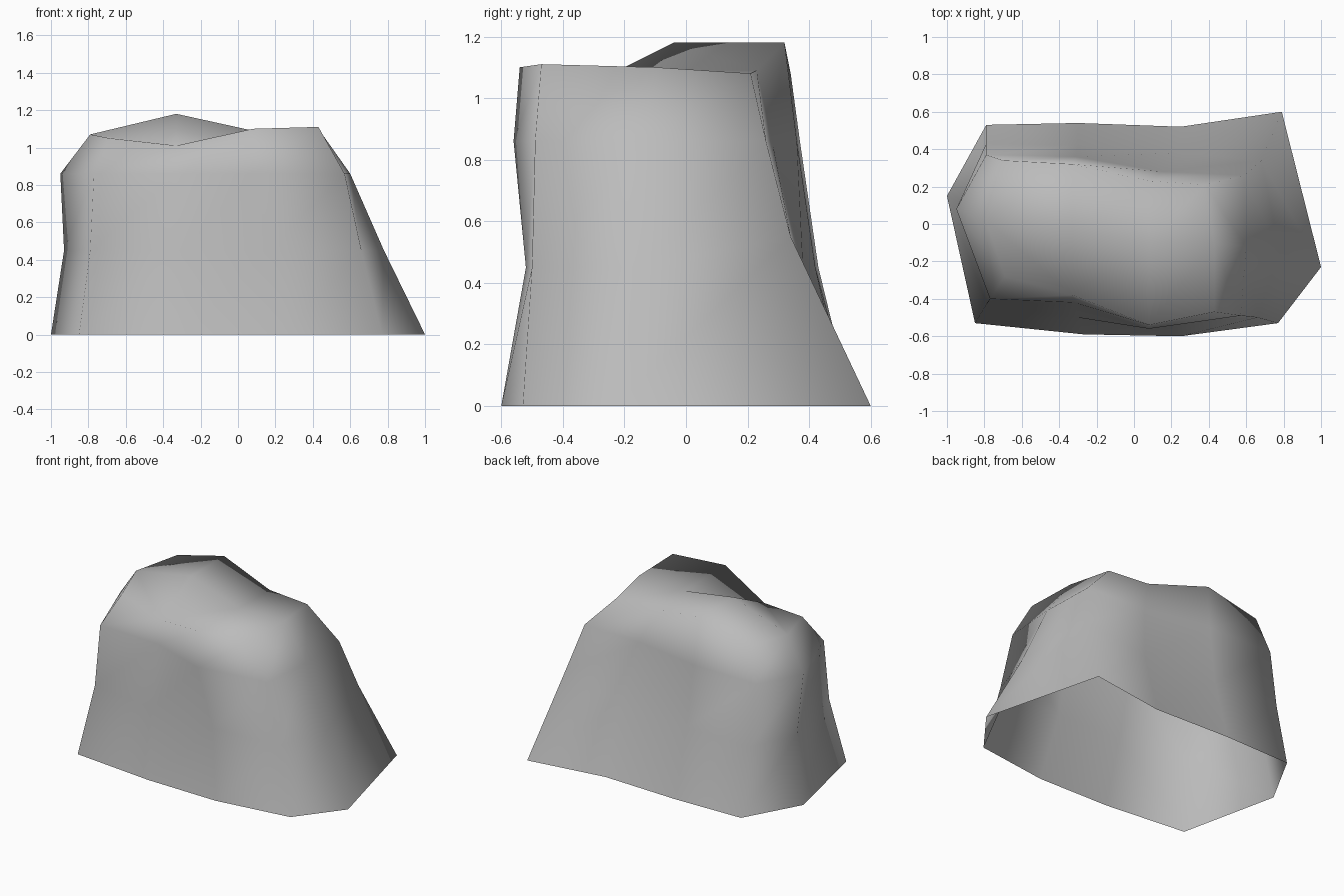
import bpy
import bmesh

# Remove the default object
default_cube = bpy.data.objects.get("Cube")
if default_cube:
    bpy.data.objects.remove(default_cube, do_unlink=True)


def make_material(name, colour):
    material = bpy.data.materials.new(name)
    material.use_nodes = True
    material.diffuse_color = colour
    shader = next(n for n in material.node_tree.nodes if n.type == "BSDF_PRINCIPLED")
    shader.inputs["Base Color"].default_value = colour
    return material


def add_ring(mesh, outline, heights):
    return [mesh.verts.new((x, y, z)) for (x, y), z in zip(outline, heights)]


def bridge(mesh, lower, upper):
    count = len(lower)
    for i in range(count):
        j = (i + 1) % count
        mesh.faces.new((lower[i], lower[j], upper[j], upper[i]))


# Cross-sections, counter-clockwise from the blunt left end
foot = [(-1, .15), (-.85, -.53), (-.27, -.59), (.25, -.6), (.77, -.53),
        (1, -.23), (.79, .6), (.25, .52), (-.3, .54), (-.79, .53)]
waist = [(-.93, .12), (-.79, -.43), (-.3, -.5), (.17, -.52), (.66, -.5),
         (.78, -.15), (.68, .34), (.23, .38), (-.3, .42), (-.79, .43)]
shoulder = [(-.95, .08), (-.77, -.4), (-.32, -.42), (.08, -.56), (.57, -.49),
            (.6, -.12), (.59, .26), (.15, .28), (-.31, .36), (-.79, .37)]
rim = [(-.79, .02), (-.69, -.28), (-.33, -.38), (.08, -.54), (.43, -.47),
       (.43, -.1), (.38, .21), (.08, .23), (-.33, .32), (-.7, .34)]

waist_heights = [.45] * len(waist)
waist_heights[6] = .55
shoulder_heights = [.86] * len(shoulder)
rim_heights = [1.07, 1.05, 1.01, 1.1, 1.11, 1.1, 1.08, 1.09, 1.18, 1.08]

# Boulder walls, open underneath
mesh = bmesh.new()
rings = [
    add_ring(mesh, foot, [0] * len(foot)),
    add_ring(mesh, waist, waist_heights),
    add_ring(mesh, shoulder, shoulder_heights),
    add_ring(mesh, rim, rim_heights),
]
for lower, upper in zip(rings, rings[1:]):
    bridge(mesh, lower, upper)

# Crown: a peak and a saddle inside the rim
peak = mesh.verts.new((-.33, -.04, 1.18))
saddle = mesh.verts.new((.08, -.1, 1.09))
left, front_left, front_a, front_b, front_right, right, back_right, back_b, back_a, back_left = rings[-1]
crown_faces = [
    (left, front_left, front_a, peak),
    (front_a, front_b, saddle, peak),
    (front_b, front_right, right, saddle),
    (saddle, right, back_right, back_b),
    (peak, saddle, back_b, back_a),
    (left, peak, back_a, back_left),
]
for corners in crown_faces:
    mesh.faces.new(corners)

for face in mesh.faces:
    face.smooth = True

data = bpy.data.meshes.new("boulder")
mesh.to_mesh(data)
mesh.free()
data.materials.append(make_material("stone grey", (.5, .5, .5, 1)))
boulder = bpy.data.objects.new("boulder", data)
bpy.context.collection.objects.link(boulder)
